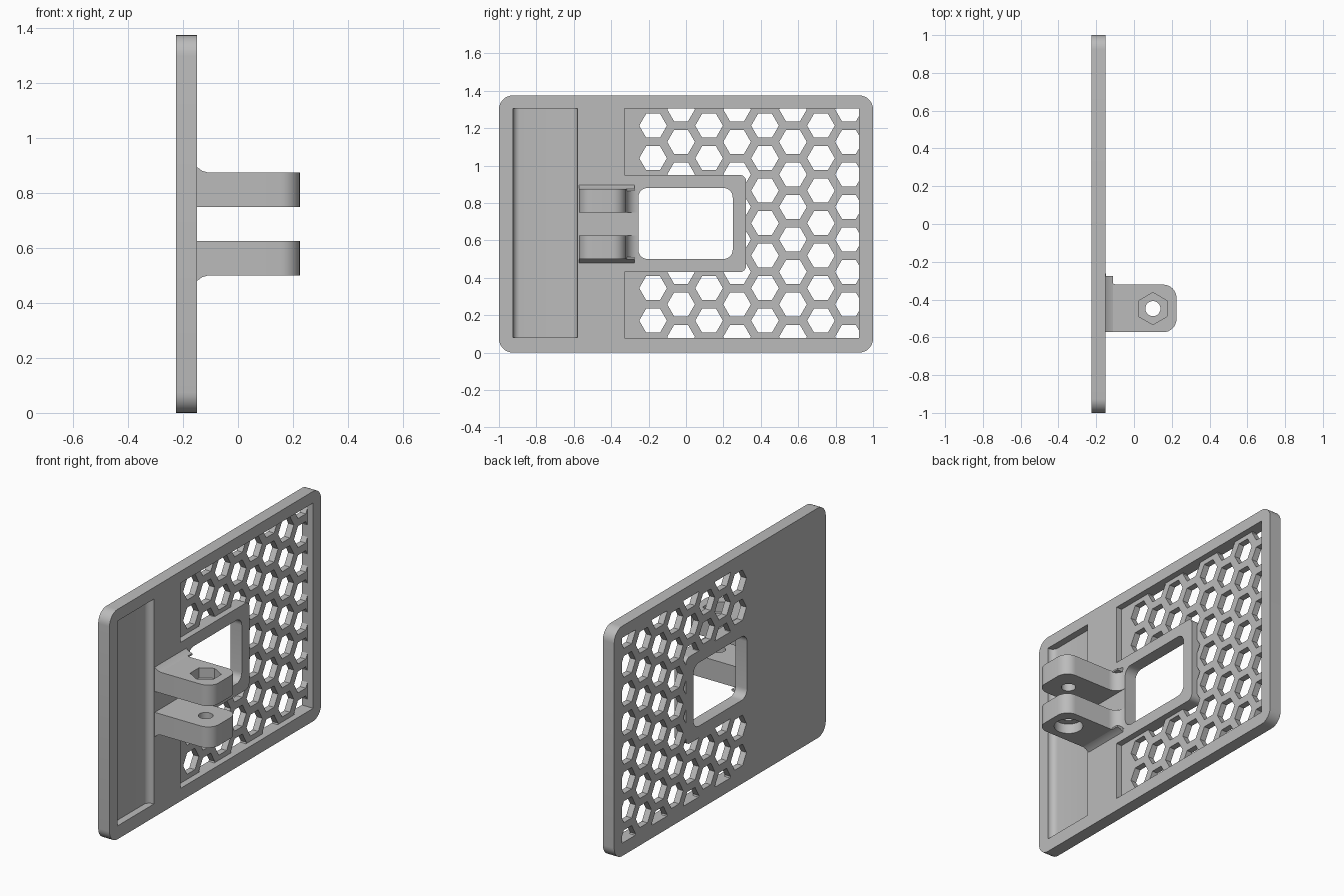
import bpy, bmesh, math
from mathutils import Vector

if "Cube" in bpy.data.objects:
    bpy.data.objects.remove(bpy.data.objects["Cube"], do_unlink=True)

grey = bpy.data.materials.new("plain_grey")
grey.use_nodes = True
grey.diffuse_color = (0.5, 0.5, 0.5, 1)
grey.node_tree.nodes["Principled BSDF"].inputs["Base Color"].default_value = (0.5, 0.5, 0.5, 1)

AXES = {"x": lambda a, b, h: (h, a, b), "z": lambda a, b, h: (a, b, h),
        "y": lambda a, b, h: (a, h, b)}


def rounded(corners, steps=8):
    """Outline with right-angled corners (a, b, radius) rounded off."""
    out = []
    for i, (a, b, r) in enumerate(corners):
        p = Vector((a, b))
        if not r:
            out.append(p)
            continue
        u = (Vector(corners[i - 1][:2]) - p).normalized()
        v = (Vector(corners[(i + 1) % len(corners)][:2]) - p).normalized()
        for k in range(steps + 1):
            t = math.pi / 2 * k / steps
            out.append(p + r * ((1 - math.sin(t)) * u + (1 - math.cos(t)) * v))
    return out


def rect(a0, a1, b0, b1, r=0):
    return rounded([(a0, b0, r), (a1, b0, r), (a1, b1, r), (a0, b1, r)])


def ngon(a, b, r, n, turn=0.0):
    return [(a + r * math.cos(turn + math.tau * i / n),
             b + r * math.sin(turn + math.tau * i / n)) for i in range(n)]


def prism(name, outlines, axis, lo, hi, cutter=False):
    """Extrude one or more outlines along an axis."""
    bm = bmesh.new()
    for outline in outlines:
        base = [bm.verts.new(AXES[axis](a, b, lo)) for a, b in outline]
        top = [bm.verts.new(AXES[axis](a, b, hi)) for a, b in outline]
        bm.faces.new(base)
        bm.faces.new(top)
        for i in range(len(base)):
            j = (i + 1) % len(base)
            bm.faces.new((base[i], base[j], top[j], top[i]))
    bmesh.ops.recalc_face_normals(bm, faces=bm.faces)
    mesh = bpy.data.meshes.new(name)
    bm.to_mesh(mesh)
    bm.free()
    mesh.materials.append(grey)
    obj = bpy.data.objects.new(name, mesh)
    bpy.context.collection.objects.link(obj)
    obj.hide_render = cutter
    if cutter:
        cutters.append(obj)
    return obj


def boolean(obj, other, operation="DIFFERENCE"):
    mod = obj.modifiers.new(other.name, "BOOLEAN")
    mod.operation, mod.solver, mod.object = operation, "EXACT", other


cutters = []
BACK, FACE = -0.225, -0.15

# Plate with rounded corners
plate = prism("plate", [rect(-1, 1, 0, 1.375, 0.075)], "x", BACK, FACE)

# Long groove with a rounded floor
groove = rounded([(-0.1, -0.925, 0), (-0.1, -0.58, 0),
                  (-0.192, -0.58, 0.036), (-0.192, -0.925, 0.036)])
boolean(plate, prism("groove_cutter", [groove], "z", 0.08, 1.305, True))

# Shallow C-shaped pocket around the window frame
pocket = rounded([(-0.33, 0.077, 0), (0.925, 0.077, 0), (0.925, 1.305, 0),
                  (-0.33, 1.305, 0), (-0.33, 0.95, 0), (0.322, 0.95, 0.035),
                  (0.322, 0.43, 0.035), (-0.33, 0.43, 0)])
boolean(plate, prism("pocket_cutter", [pocket], "x", FACE - 0.0375, 0, True))

# Honeycomb holes, trimmed to the pocket
pitch = 0.1737
cells = []
for col in range(8):
    for row in range(8):
        z = 0.171 + pitch * (row - (0.5 if col % 2 else 0))
        if z < 1.35:
            cells.append(ngon(-0.176 + 0.1496 * col, z, 0.074, 6))
honeycomb = prism("honeycomb_cutter", cells, "x", -0.3, -0.16, True)
boolean(honeycomb, prism("honeycomb_limit", [pocket], "x", -0.4, -0.05, True), "INTERSECT")
boolean(plate, honeycomb)

# Window
boolean(plate, prism("window_cutter", [rect(-0.255, 0.25, 0.5, 0.88, 0.05)],
                     "x", -0.4, 0, True))

# Two hinge lugs with a pin hole
lug = rounded([(-0.16, -0.573, 0), (0.225, -0.573, 0.07), (0.225, -0.321, 0.07),
               (FACE, -0.321, 0.064), (FACE, -0.256, 0), (-0.16, -0.256, 0)])
PIN = (0.1, -0.448)
pin = prism("pin_cutter", [ngon(*PIN, 0.04, 32)], "z", 0.3, 1, True)
lower = prism("lower_lug", [lug], "z", 0.5, 0.625)
upper = prism("upper_lug", [lug], "z", 0.75, 0.875)
for part in (lower, upper):
    boolean(part, pin)
boolean(upper, prism("nut_cutter", [ngon(*PIN, 0.085, 6, math.pi / 6)], "z", 0.815, 1, True))
boolean(lower, prism("bolt_head_cutter", [ngon(*PIN, 0.08, 32)], "z", 0.4, 0.56, True))

# Small flares where the lugs meet the plate
flares = []
for name, z, s in (("upper_flare", 0.875, 1), ("lower_flare", 0.5, -1)):
    shape = [(-0.155, z - s * 0.01), (-0.11, z - s * 0.01), (-0.11, z),
             (-0.13, z + s * 0.006), (FACE, z + s * 0.02), (-0.155, z + s * 0.02)]
    flares.append(prism(name, [shape], "y", -0.573, -0.275))

# Bake the cuts, drop the cutters and smooth the round faces
parts = [plate, lower, upper] + flares
graph = bpy.context.evaluated_depsgraph_get()
baked = [bpy.data.meshes.new_from_object(p.evaluated_get(graph)) for p in parts]
for part, mesh in zip(parts, baked):
    part.modifiers.clear()
    part.data = mesh
for cutter in cutters:
    bpy.data.objects.remove(cutter, do_unlink=True)
bpy.ops.object.select_all(action="DESELECT")
for part in parts:
    part.select_set(True)
bpy.context.view_layer.objects.active = plate
bpy.ops.object.shade_smooth_by_angle(angle=math.radians(30))
